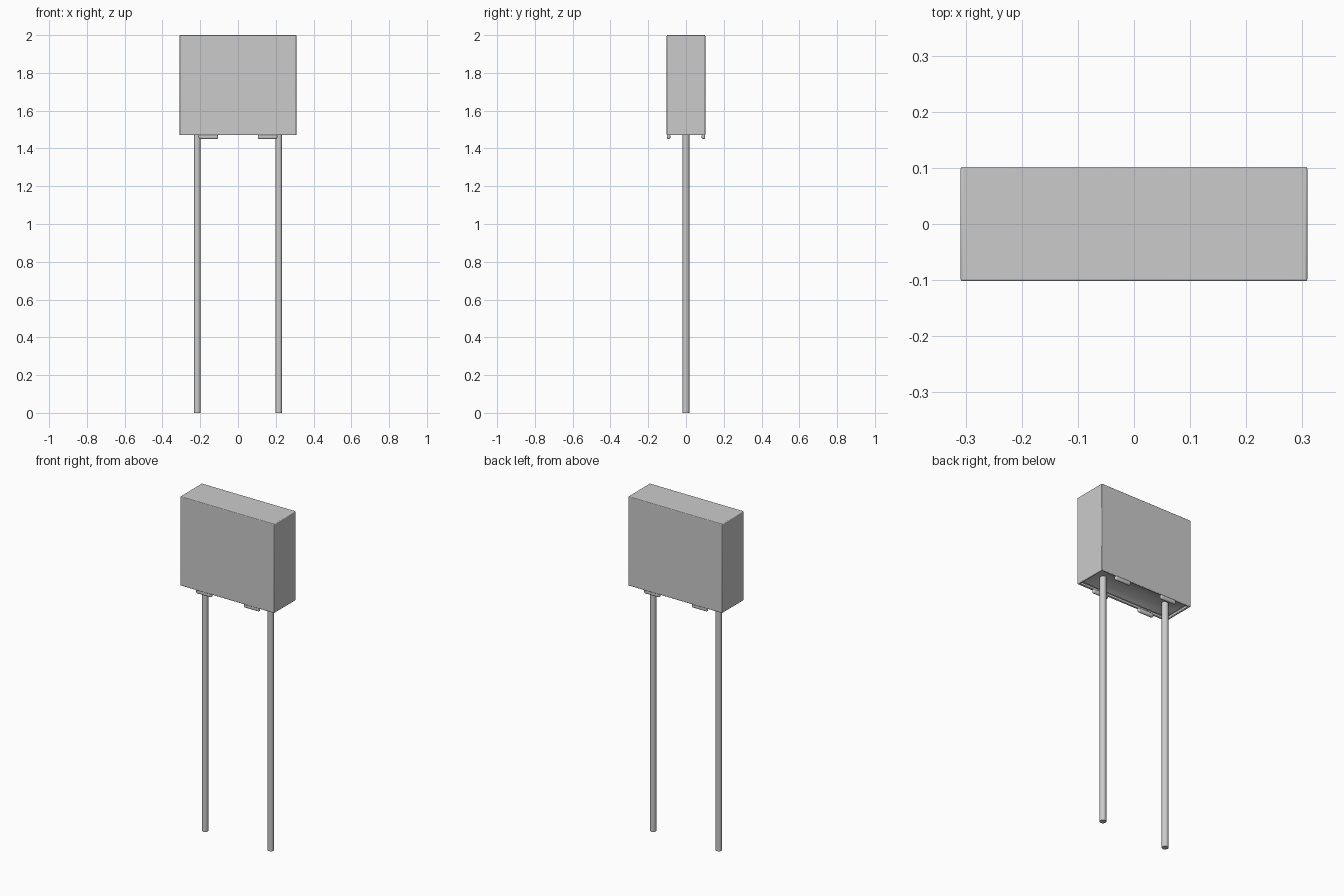
import bpy, bmesh
from mathutils import Matrix, Vector

if "Cube" in bpy.data.objects:
    bpy.data.objects.remove(bpy.data.objects["Cube"])

HX, HY = 0.309, 0.102      # body half width and half depth
Z0, Z1 = 1.47, 2.0         # body bottom and top
WALL = 0.016


def finish(name, bm, bevel=0.0, segments=3):
    me = bpy.data.meshes.new(name)
    bm.to_mesh(me)
    bm.free()
    ob = bpy.data.objects.new(name, me)
    bpy.context.collection.objects.link(ob)
    if bevel:
        mod = ob.modifiers.new("round_edges", 'BEVEL')
        mod.width, mod.segments, mod.limit_method = bevel, segments, 'ANGLE'
    bpy.ops.object.select_all(action='DESELECT')
    ob.select_set(True)
    bpy.context.view_layer.objects.active = ob
    bpy.ops.object.shade_smooth_by_angle()
    return ob


def box(bm, lo, hi):
    lo, hi = Vector(lo), Vector(hi)
    mat = Matrix.Translation((lo + hi) / 2) @ Matrix.Diagonal((*(hi - lo), 1))
    bmesh.ops.create_cube(bm, size=1, matrix=mat)


# Body shell: box with an open, thin-walled rim underneath
bm = bmesh.new()
box(bm, (-HX, -HY, Z0), (HX, HY, Z1))
bottom = min(bm.faces, key=lambda f: f.calc_center_median().z)
bmesh.ops.inset_region(bm, faces=[bottom], thickness=WALL)
ext = bmesh.ops.extrude_discrete_faces(bm, faces=[bottom])
floor = ext['faces'][0]
bmesh.ops.translate(bm, verts=floor.verts, vec=(0, 0, 0.015))
bmesh.ops.delete(bm, geom=[floor], context='FACES_ONLY')
finish("case_shell", bm, 0.004)

# Potting fill: dished surface closing the recess
bm = bmesh.new()
bmesh.ops.create_grid(bm, x_segments=36, y_segments=16, size=1)
for v in bm.verts:
    u, w = v.co.x, v.co.y
    v.co = (u * (HX - WALL), w * (HY - WALL),
            Z0 + 0.014 + 0.025 * (1 - u ** 4) * (1 - w ** 2))
bmesh.ops.reverse_faces(bm, faces=bm.faces[:])
finish("potting_fill", bm)

# Stand-off feet along the long rim edges
for sx, side in ((-1, "left"), (1, "right")):
    for sy, face in ((-1, "front"), (1, "back")):
        xs = sorted((sx * 0.105, sx * 0.208))
        ys = sorted((sy * 0.083, sy * 0.101))
        bm = bmesh.new()
        box(bm, (xs[0], ys[0], 1.45), (xs[1], ys[1], 1.476))
        finish(f"foot_{face}_{side}", bm, 0.008)

    # Wire lead
    bm = bmesh.new()
    bmesh.ops.create_cone(bm, cap_ends=True, segments=32, radius1=0.018, radius2=0.018,
                          depth=1.51, matrix=Matrix.Translation((sx * 0.216, 0, 0.755)))
    finish(f"lead_{side}", bm)
